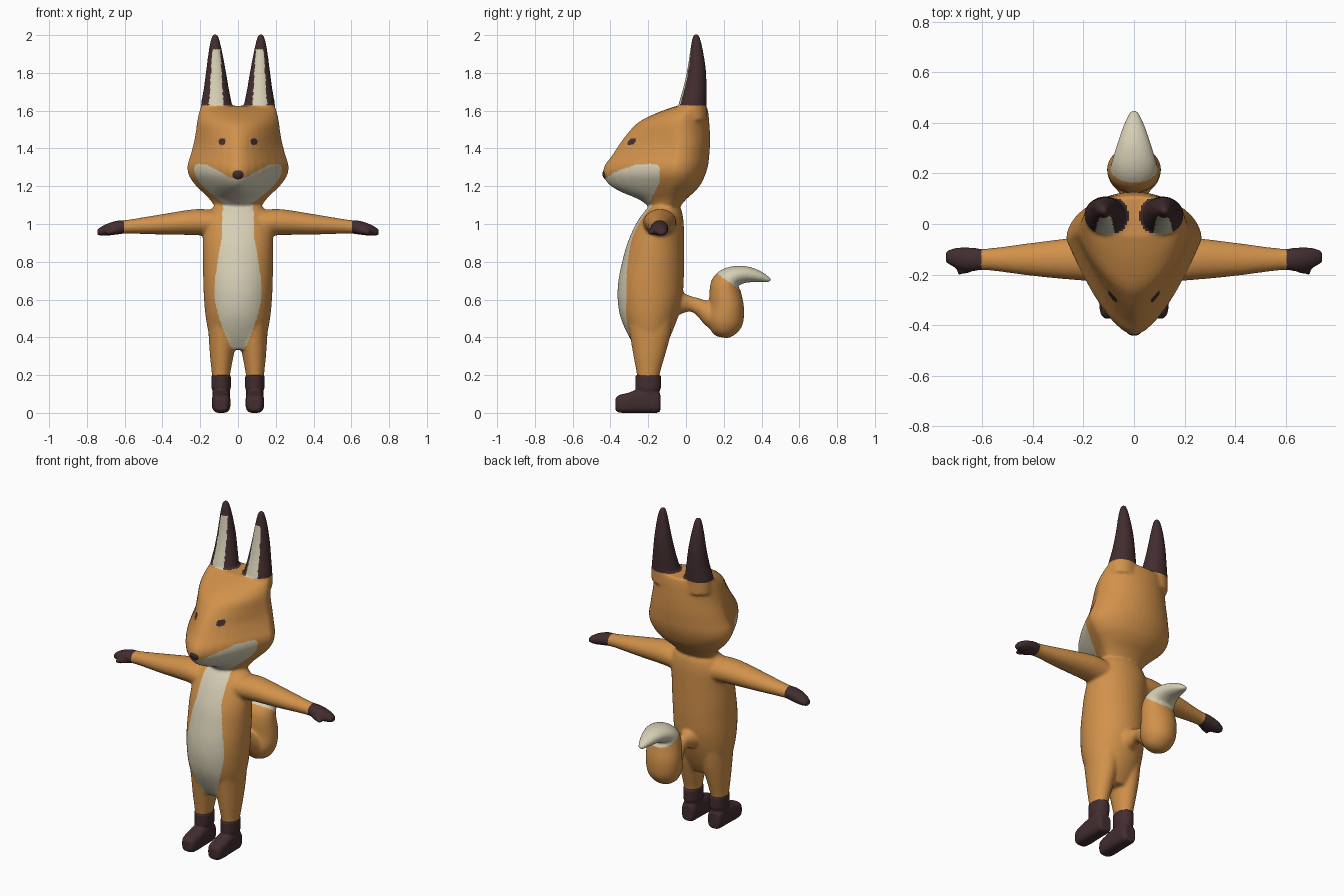
import bpy, bmesh, math

if "Cube" in bpy.data.objects:
    bpy.data.objects.remove(bpy.data.objects["Cube"])


def material(name, rgb):
    m = bpy.data.materials.new(name)
    m.diffuse_color = (*rgb, 1)
    m.use_nodes = True
    m.node_tree.nodes["Principled BSDF"].inputs["Base Color"].default_value = m.diffuse_color
    return m


ORANGE = material("orange fur", (0.64, 0.285, 0.07))
CREAM = material("cream fur", (0.67, 0.62, 0.46))
DARK = material("dark brown fur", (0.055, 0.026, 0.028))


def spow(v, p):
    return math.copysign(abs(v) ** p, v)


def lerp_table(table, v):
    for (a, p), (b, q) in zip(table, table[1:]):
        if a <= v <= b:
            return p + (q - p) * (v - a) / (b - a)
    return 0


def densify(rows, n=4):
    """Catmull-Rom interpolation between cross-section rows."""
    pts = [rows[0]] + rows + [rows[-1]]
    out = []
    for a, b, c, d in zip(pts, pts[1:], pts[2:], pts[3:]):
        for i in range(n):
            t = i / n
            out.append([0.5 * (2*q + (r - p)*t + (2*p - 5*q + 4*r - s)*t*t
                               + (3*q - p - 3*r + s)*t**3)
                        for p, q, r, s in zip(a, b, c, d)])
    return out + [list(rows[-1])]


def loft(bm, rows, section, side=1, n=40):
    """Skin a closed tube through the rows; side=-1 mirrors it in x."""
    rings = []
    for row in densify(rows):
        ring = []
        for i in range(n):
            a = 2 * math.pi * (i + 0.5) / n
            x, y, z = section(row, math.cos(a), math.sin(a))
            ring.append(bm.verts.new((x * side, y, z)))
        rings.append(ring)
    faces = [bm.faces.new(rings[0][::-1]), bm.faces.new(rings[-1])]
    for r, s in zip(rings, rings[1:]):
        for i in range(n):
            j = (i + 1) % n
            faces.append(bm.faces.new((r[i], r[j], s[j], s[i])))
    bmesh.ops.recalc_face_normals(bm, faces=faces)


# cross-section kinds
def level(row, c, s):            # z, cx, half width, y front, y widest, y back, pointedness
    z, cx, w, yf, yc, yb, k = row
    if s < 0:
        return cx + w * spow(c, 1 + 0.2*k), yc - (yc - yf) * abs(s) ** (1 + k), z
    return cx + w * c, yc + (yb - yc) * s, z


def along_x(row, c, s):          # x, cy, half depth, cz, half height
    x, cy, hy, cz, hz = row
    return x, cy + hy * c, cz + hz * s


def along_y(row, c, s):          # y, cx, half width, z low, z high
    y, cx, hx, z0, z1 = row
    return cx + hx * spow(c, 0.65), y, (z0 + z1) / 2 + (z1 - z0) / 2 * spow(s, 0.65)


def along_path(row, c, s):       # y, z, heading, radius in x, radius in the yz plane
    y, z, h, rx, r = row
    h = math.radians(h)
    return rx * c, y - math.sin(h) * r * s, z + math.cos(h) * r * s


def fuse(name, bm, voxel, smooth, colour):
    """Blend overlapping lofts into one smooth skin and colour it by rule."""
    me = bpy.data.meshes.new(name)
    bm.to_mesh(me)
    bm.free()
    ob = bpy.data.objects.new(name, me)
    bpy.context.collection.objects.link(ob)
    rm = ob.modifiers.new("fuse", 'REMESH')
    rm.mode = 'VOXEL'
    rm.voxel_size = voxel
    sm = ob.modifiers.new("soften", 'SMOOTH')
    sm.factor = 0.5
    sm.iterations = smooth
    dg = bpy.context.evaluated_depsgraph_get()
    new = bpy.data.meshes.new_from_object(ob.evaluated_get(dg))
    ob.modifiers.clear()
    ob.data = new
    new.materials.clear()
    for m in (ORANGE, CREAM, DARK):
        new.materials.append(m)
    for p in new.polygons:
        p.use_smooth = True
        p.material_index = colour(p.center, p.normal)
    return ob


body = bmesh.new()

# torso
loft(body, [(z, 0, w, f, c, b, 0) for z, w, f, c, b in [
    (.335, .10, -.26, -.19, -.12), (.40, .148, -.30, -.19, -.085), (.50, .17, -.345, -.19, -.045),
    (.60, .18, -.362, -.19, -.02), (.70, .184, -.358, -.19, -.012), (.80, .186, -.338, -.18, -.01),
    (.90, .186, -.31, -.17, -.01), (1.0, .182, -.265, -.14, -.012), (1.06, .16, -.225, -.13, -.02),
    (1.10, .122, -.192, -.11, -.035), (1.15, .10, -.18, -.10, -.03)]], level)

# head
loft(body, [(z, 0, w, f, c, b, k) for z, w, f, c, b, k in [
    (1.08, .115, -.18, -.10, -.04, 0), (1.13, .15, -.25, -.08, .0, .4), (1.17, .19, -.345, -.07, .045, .8),
    (1.21, .23, -.41, -.06, .078, 1), (1.26, .262, -.44, -.06, .102, 1), (1.31, .268, -.432, -.06, .117, 1),
    (1.36, .253, -.395, -.05, .123, 1), (1.42, .237, -.355, -.04, .127, 1), (1.48, .225, -.31, -.04, .127, .8),
    (1.54, .217, -.25, -.03, .123, .5), (1.59, .207, -.15, .0, .118, .3), (1.625, .195, -.05, .02, .11, .2)]],
    level)

for side in (1, -1):
    # ears
    loft(body, [(z, cx, w, cy - d, cy, cy + d, 0) for z, cx, w, cy, d in [
        (1.55, .112, .085, .03, .08), (1.63, .114, .082, .034, .074), (1.72, .115, .066, .047, .062),
        (1.82, .117, .051, .056, .049), (1.92, .12, .035, .056, .034), (1.98, .121, .022, .054, .022),
        (2.006, .121, .012, .053, .012)]], level, side)
    # arms and hands
    loft(body, [(.10, -.14, .09, 1.0, .07), (.22, -.138, .085, 1.01, .069), (.40, -.14, .066, .998, .054),
                (.58, -.14, .043, .986, .037), (.64, -.14, .047, .981, .037), (.70, -.135, .042, .968, .031),
                (.745, -.13, .024, .956, .017)], along_x, side)
    # thumbs
    loft(body, [(.61, -.155, .02, .975, .02), (.66, -.178, .018, .962, .018),
                (.70, -.19, .012, .955, .012)], along_x, side)
    # legs
    loft(body, [(z, cx, w, cy - d, cy, cy + d, 0) for z, cx, w, cy, d in [
        (.12, .09, .042, -.2, .052), (.20, .09, .048, -.2, .06), (.30, .086, .062, -.195, .083),
        (.40, .08, .075, -.19, .105), (.50, .08, .08, -.19, .12)]], level, side)

# tail: thin stem, then the bushy part curling up and back
loft(body, [(-.04, .58, -5, .06, .065), (.02, .578, -5, .035, .042), (.07, .56, -20, .04, .045),
            (.13, .52, -30, .06, .062), (.19, .49, -30, .07, .07)], along_path)
loft(body, [(.19, .40, 80, .03, .03), (.195, .425, 80, .072, .065), (.205, .48, 82, .10, .096),
            (.215, .56, 90, .107, .092), (.208, .64, 88, .102, .084), (.215, .69, 65, .096, .076),
            (.255, .722, 20, .086, .056), (.32, .732, -5, .066, .044), (.39, .72, -20, .042, .03),
            (.447, .70, -25, .016, .011)], along_path)

BELLY = [(.33, .02), (.36, .045), (.5, .10), (.58, .12), (.68, .125), (.8, .108), (.93, .085), (1.11, .08)]
CHEEK = [(0, 1.235), (.05, 1.25), (.1, 1.28), (.16, 1.312), (.2, 1.32), (.225, 1.315), (.25, 1.285), (.3, 1.2)]


def fur(p, n):
    x, y, z = abs(p.x), p.y, p.z
    if z > 1.627:                                    # ears with pale insides
        inner = .038 - .017 * (z - 1.63) / .29
        return 1 if n.y < -.1 and z < 1.925 and abs(x - .115) < inner else 2
    if x > .605:                                     # hands
        return 2
    if y > .1 and z < 1:                             # tail tip
        return 1 if .6 * (y - .17) + .8 * (z - .735) > 0 else 0
    if y < -.2 and math.hypot(x - .085, z - 1.436) < .019:   # eyes
        return 2
    if z > 1.105:                                    # muzzle and cheeks
        return 1 if z < lerp_table(CHEEK, x) and y < -.14 - .5 * max(0, 1.22 - z) else 0
    return 1 if y < -.14 and n.y < 0 and x < lerp_table(BELLY, z) else 0


fuse("fox_body", body, 0.008, 9, fur)

# boots: cuff, shaft and foot
for side, name in ((1, "left_boot"), (-1, "right_boot")):
    boot = bmesh.new()
    loft(boot, [(z, .089, w, -.2 - d, -.2, -.2 + d, 0) for z, w, d in [
        (.04, .044, .058), (.10, .046, .06), (.118, .046, .061), (.13, .051, .067),
        (.16, .051, .068), (.195, .051, .068), (.2, .05, .067)]], level, side)
    loft(boot, [(-.374, .089, .028, .015, .075), (-.355, .089, .043, .002, .094), (-.31, .089, .049, 0, .105),
                (-.26, .089, .048, 0, .122), (-.20, .089, .047, 0, .125), (-.155, .089, .044, 0, .115),
                (-.136, .089, .034, .008, .10)], along_y, side)
    fuse(name, boot, 0.006, 4, lambda p, n: 2)

# nose
nose = bmesh.new()
bmesh.ops.create_uvsphere(nose, u_segments=24, v_segments=16, radius=.034)
for v in nose.verts:
    v.co = (v.co.x, v.co.y * .8 - .415, v.co.z * .95 + 1.265)
for f in nose.faces:
    f.smooth = True
me = bpy.data.meshes.new("nose")
nose.to_mesh(me)
nose.free()
me.materials.append(DARK)
bpy.context.collection.objects.link(bpy.data.objects.new("nose", me))
